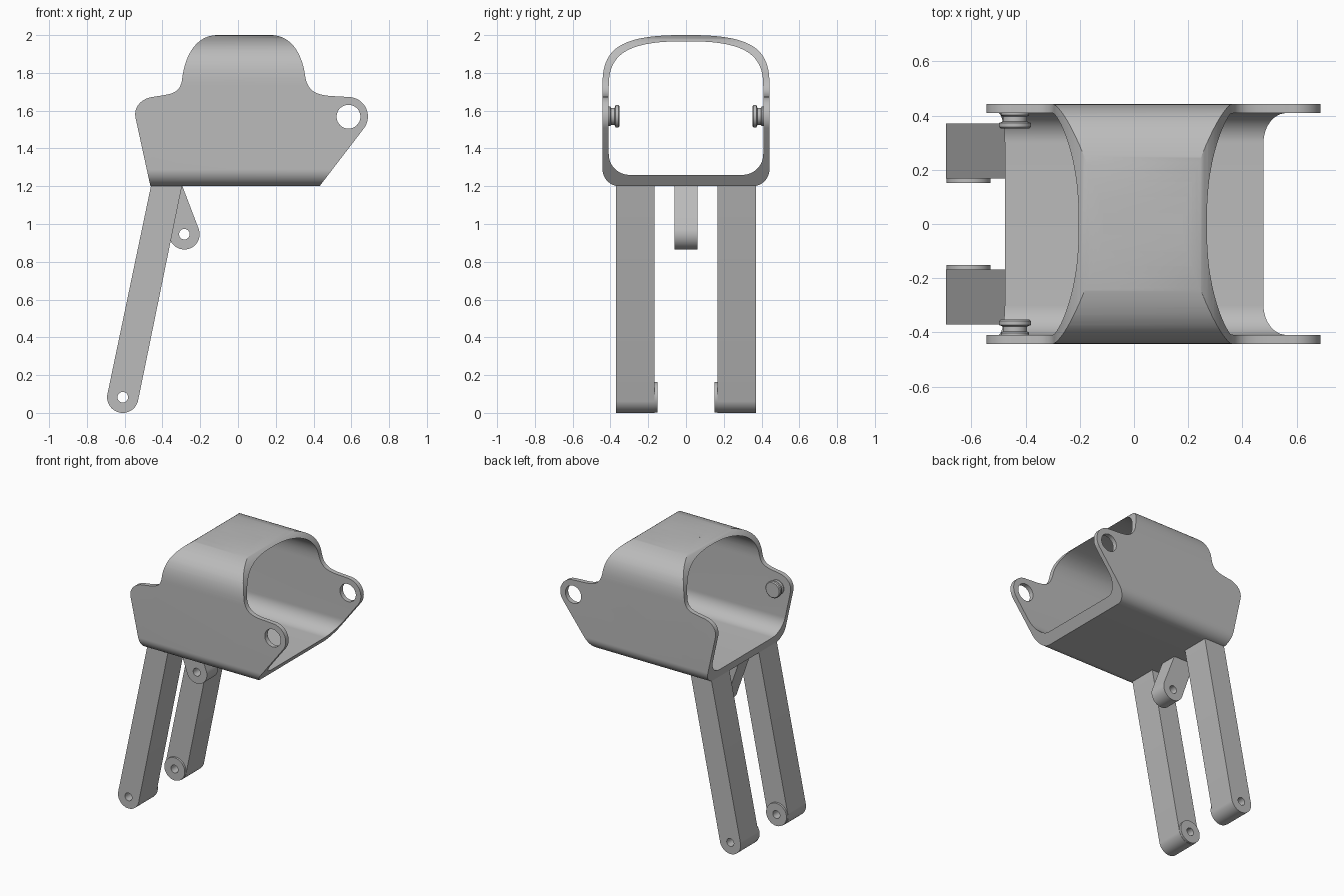
import bpy, bmesh, math
from mathutils import Vector
from mathutils.geometry import interpolate_bezier, convex_hull_2d

cube = bpy.data.objects.get("Cube")
if cube:
    bpy.data.objects.remove(cube, do_unlink=True)

grey = bpy.data.materials.new("plain grey")
grey.use_nodes = True
colour = (0.5, 0.5, 0.5, 1)
grey.diffuse_color = colour
grey.node_tree.nodes["Principled BSDF"].inputs["Base Color"].default_value = colour


def curve(a, b, c, d, n=20):
    pts = [Vector((*p, 0)) for p in (a, b, c, d)]
    return [(p.x, p.y) for p in interpolate_bezier(*pts, n)]


def circle(cx, cz, r, n=48):
    return [(cx + r * math.cos(2 * math.pi * i / n),
             cz + r * math.sin(2 * math.pi * i / n)) for i in range(n)]


def hull(pts):
    return [pts[i] for i in convex_hull_2d([Vector(p) for p in pts])]


def finish(name, bm):
    bmesh.ops.recalc_face_normals(bm, faces=bm.faces)
    mesh = bpy.data.meshes.new(name)
    bm.to_mesh(mesh)
    bm.free()
    mesh.materials.append(grey)
    obj = bpy.data.objects.new(name, mesh)
    bpy.context.collection.objects.link(obj)
    return obj


def loft(name, rings, closed=False):
    """Skin a list of equal rings; cap the ends, or join last to first."""
    bm = bmesh.new()
    rows = [[bm.verts.new(p) for p in ring] for ring in rings]
    n = len(rows[0])
    pairs = list(zip(rows, rows[1:]))
    if closed:
        pairs.append((rows[-1], rows[0]))
    for a, b in pairs:
        for i in range(n):
            j = (i + 1) % n
            bm.faces.new((a[i], a[j], b[j], b[i]))
    if not closed:
        bm.faces.new(rows[0])
        bm.faces.new(rows[-1])
    return finish(name, bm)


def prism(name, outline, y0, y1):
    return loft(name, [[(x, y, z) for x, z in outline] for y in (y0, y1)])


def cut(obj, cutter, operation="DIFFERENCE"):
    mod = obj.modifiers.new("cut", "BOOLEAN")
    mod.operation, mod.solver, mod.object = operation, "EXACT", cutter
    deps = bpy.context.evaluated_depsgraph_get()
    mesh = bpy.data.meshes.new_from_object(obj.evaluated_get(deps))
    obj.modifiers.clear()
    obj.data = mesh
    bpy.data.objects.remove(cutter, do_unlink=True)


def bore(obj, cx, cz, r):
    cut(obj, prism("bore", circle(cx, cz, r), -1, 1))


def smooth(obj):
    obj.data.shade_smooth()
    obj.data.set_sharp_from_angle(angle=math.radians(30))


def section(w, bottom, top, r, shoulder):
    """Rounded sleeve cross-section, flat floor and arched roof."""
    k = 0.45 * r
    half = curve((w - r, bottom), (w - k, bottom), (w, bottom + k), (w, bottom + r))
    half += curve((w, shoulder), (w, top - 0.08), (w - 0.08, top + 0.004), (0, top), 32)
    return half + [(-y, z) for y, z in reversed(half[:-1])]


# Sleeve: hollow section run along x
outer = section(0.442, 1.2, 2.0, 0.09, 1.74)
inner = section(0.409, 1.26, 1.967, 0.11, 1.73)
sleeve = loft("sleeve", [[(x, y, z) for y, z in ring] for x, ring in
                         ((-1, outer), (1, outer), (1, inner), (-1, inner))], closed=True)

# Side silhouette that trims the sleeve into a saddle with ears
left = curve((-0.115, 2.0), (-0.235, 1.995), (-0.285, 1.87), (-0.296, 1.765))
left += curve((-0.296, 1.765), (-0.308, 1.69), (-0.35, 1.688), (-0.45, 1.673))[1:]
left += curve((-0.45, 1.673), (-0.51, 1.665), (-0.555, 1.62), (-0.542, 1.56))[1:]
right = curve((0.18, 2.0), (0.30, 1.995), (0.345, 1.87), (0.355, 1.785))
right += curve((0.355, 1.785), (0.37, 1.69), (0.43, 1.68), (0.52, 1.676))[1:]
right += curve((0.52, 1.676), (0.56, 1.675), (0.57, 1.672), (0.59, 1.672), 8)[1:]
ear = [(0.585 + 0.103 * math.cos(a), 1.569 + 0.103 * math.sin(a))
       for a in (math.radians(84 - 6 * i) for i in range(21))]
outline = ([(-0.115, 2.1)] + left + [(-0.442, 1.1), (0.355, 1.1)]
           + list(reversed(ear)) + list(reversed(right)) + [(0.18, 2.1)])
cut(sleeve, prism("trim", outline, -1, 1), "INTERSECT")
bore(sleeve, 0.585, 1.568, 0.063)
smooth(sleeve)

# Tapered centre lug under the floor
root = [(-0.46, 1.205), (-0.296, 1.205)]
lug = prism("centre_lug", hull(root + circle(-0.284, 0.946, 0.081)), -0.062, 0.062)
bore(lug, -0.284, 0.946, 0.028)
smooth(lug)

pin_profile = [(0.052, 0.415), (0.052, 0.402), (0.045, 0.396), (0.045, 0.378),
               (0.059, 0.373), (0.059, 0.358), (0.053, 0.352)]
for side, label in ((1, "back"), (-1, "front")):
    # Leg with a rounded foot
    leg = prism(label + "_leg", hull(root + circle(-0.61, 0.083, 0.083)),
                side * 0.167, side * 0.37)
    bore(leg, -0.61, 0.083, 0.028)
    smooth(leg)

    # Raised boss on the inner face of the foot
    boss = prism(label + "_foot_boss", circle(-0.61, 0.083, 0.081),
                 side * 0.152, side * 0.168)
    bore(boss, -0.61, 0.083, 0.028)
    smooth(boss)

    # Headed pin on the inner face of the sleeve wall
    pin = loft(label + "_pin", [[(x, side * y, z) for x, z in circle(-0.439, 1.57, r)]
                                for r, y in pin_profile])
    smooth(pin)
